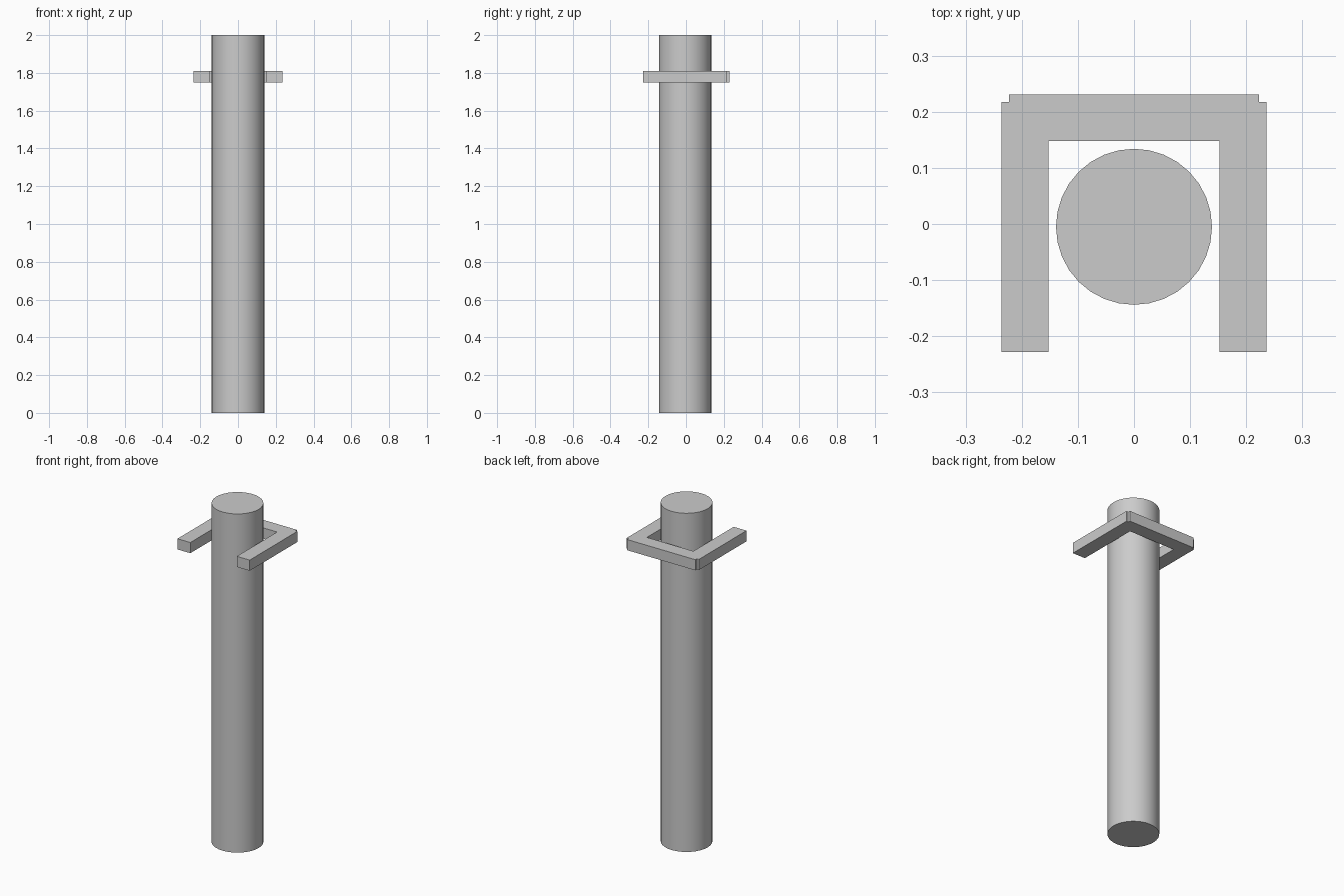
import bpy, bmesh

if "Cube" in bpy.data.objects:
    bpy.data.objects.remove(bpy.data.objects["Cube"])

# Round post
bpy.ops.mesh.primitive_cylinder_add(vertices=32, radius=0.139, depth=2.0,
                                    location=(0, -0.005, 1.0))
post = bpy.context.object
post.name = "post"
bpy.ops.object.shade_smooth_by_angle()

# U-shaped bracket: right half of the outline, mirrored, then extruded upwards
half = [(0.152, 0.148), (0.152, -0.228), (0.236, -0.228),
        (0.236, 0.217), (0.223, 0.217), (0.223, 0.231)]
outline = half + [(-x, y) for x, y in reversed(half)]
z_low, z_high = 1.748, 1.811

bm = bmesh.new()
face = bm.faces.new([bm.verts.new((x, y, z_low)) for x, y in outline])
top = bmesh.ops.extrude_face_region(bm, geom=[face])["geom"]
bmesh.ops.translate(bm, vec=(0, 0, z_high - z_low),
                    verts=[v for v in top if isinstance(v, bmesh.types.BMVert)])
bmesh.ops.recalc_face_normals(bm, faces=bm.faces)
mesh = bpy.data.meshes.new("bracket")
bm.to_mesh(mesh)
bm.free()
bracket = bpy.data.objects.new("bracket", mesh)
bpy.context.collection.objects.link(bracket)
